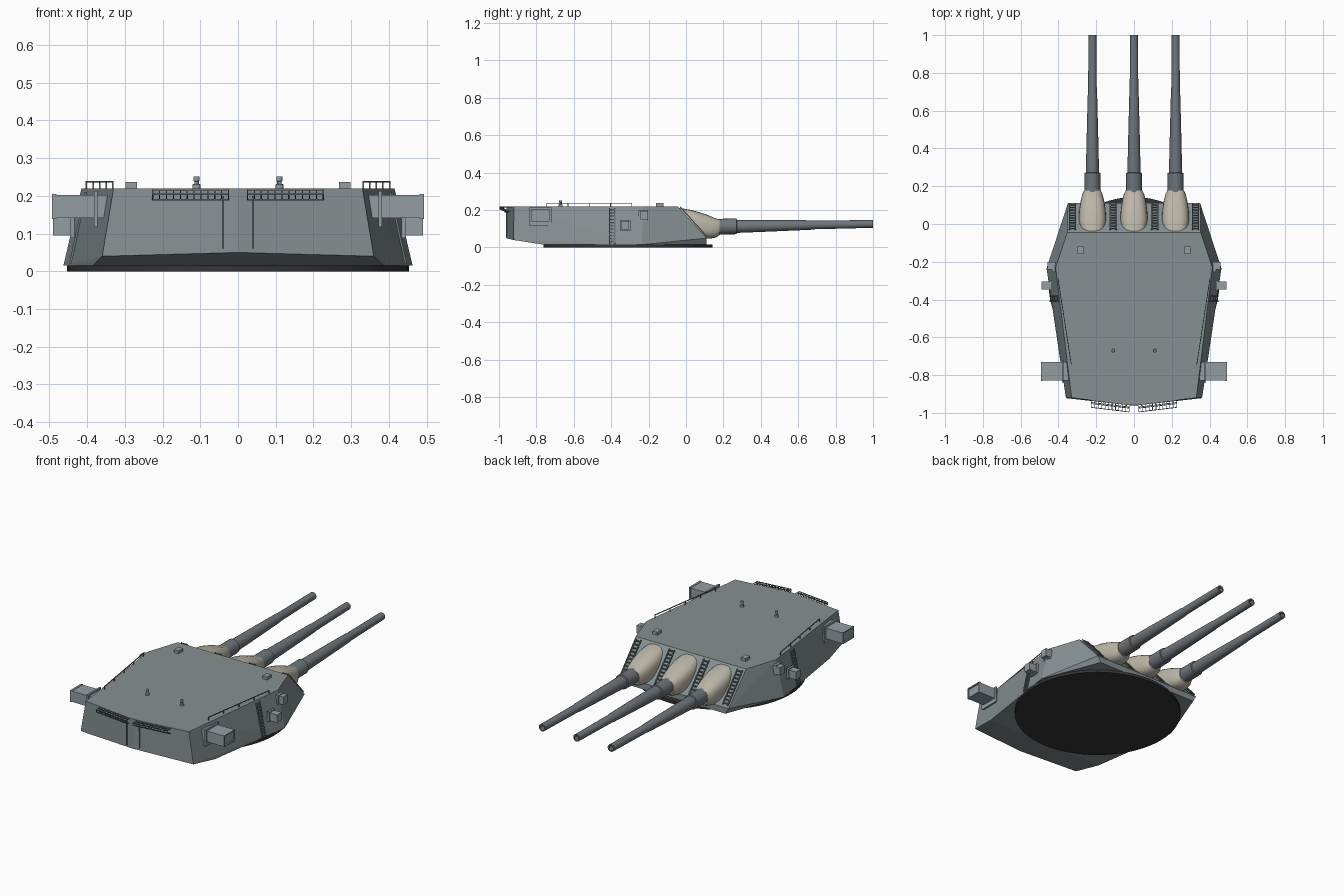
import bpy, bmesh
from math import sin, cos, pi, copysign
from mathutils import Vector as V

if "Cube" in bpy.data.objects:
    bpy.data.objects.remove(bpy.data.objects["Cube"])


def material(name, r, g, b):
    m = bpy.data.materials.new(name)
    m.diffuse_color = (r, g, b, 1)
    m.use_nodes = True
    m.node_tree.nodes["Principled BSDF"].inputs["Base Color"].default_value = m.diffuse_color
    return m


HULL = material("hull_grey", 0.24, 0.28, 0.29)
STEEL = material("barrel_grey", 0.16, 0.18, 0.20)
CANVAS = material("canvas", 0.50, 0.47, 0.39)
DARK = material("dark_base", 0.035, 0.035, 0.04)
FIT = material("fitting_grey", 0.30, 0.34, 0.36)


def finish(bm, name, mat, smooth=False):
    bmesh.ops.recalc_face_normals(bm, faces=bm.faces)
    me = bpy.data.meshes.new(name)
    bm.to_mesh(me)
    bm.free()
    ob = bpy.data.objects.new(name, me)
    bpy.context.collection.objects.link(ob)
    me.materials.append(mat)
    if smooth:
        bpy.ops.object.select_all(action='DESELECT')
        ob.select_set(True)
        bpy.context.view_layer.objects.active = ob
        bpy.ops.object.shade_smooth_by_angle(angle=0.6)
    return ob


def loft(name, rings, mat):
    bm = bmesh.new()
    vs = [[bm.verts.new(p) for p in r] for r in rings]
    n = len(vs[0])
    for a, b in zip(vs, vs[1:]):
        for i in range(n):
            bm.faces.new((a[i], a[(i + 1) % n], b[(i + 1) % n], b[i]))
    bm.faces.new(vs[0])
    bm.faces.new(vs[-1])
    return finish(bm, name, mat, True)


def box(bm, c, size):
    r = bmesh.ops.create_cube(bm, size=1)
    bmesh.ops.scale(bm, vec=size, verts=r['verts'])
    bmesh.ops.translate(bm, vec=c, verts=r['verts'])


def bar(bm, a, b, t=0.005):
    a, b = V(a), V(b)
    r = bmesh.ops.create_cube(bm, size=1)
    bmesh.ops.scale(bm, vec=(t, t, (b - a).length), verts=r['verts'])
    bmesh.ops.rotate(bm, matrix=(b - a).to_track_quat('Z', 'Y').to_matrix(), verts=r['verts'])
    bmesh.ops.translate(bm, vec=(a + b) / 2, verts=r['verts'])


def ladder(name, bottom, top, half, n, t=0.006):
    bm = bmesh.new()
    bottom, top, half = V(bottom), V(top), V(half)
    for s in (-1, 1):
        bar(bm, bottom + s * half, top + s * half, t)
    for i in range(n):
        p = bottom.lerp(top, (i + 0.5) / n)
        bar(bm, p - half, p + half, t)
    finish(bm, name, STEEL)


def side_x(y, z):
    # x of the sloping rear side plate
    d = -0.24 - y
    top, low = 0.415 - d * 0.125, 0.463 - d * 0.15
    return low + (top - low) * (z - 0.015) / 0.205


# armoured house: convex shell through its corner points
corners = [(0.353, -0.045, 0.22), (0.415, -0.23, 0.22), (0.33, -0.92, 0.22), (0, -0.96, 0.22),
           (0.35, 0.11, 0.05), (0.33, 0.11, 0.015), (0.463, -0.235, 0.015),
           (0.385, -0.76, 0.015), (0.36, -0.922, 0.04), (0, -0.962, 0.05)]
bm = bmesh.new()
for x, y, z in corners:
    for s in ((-1, 1) if x else (1,)):
        bm.verts.new((s * x, y, z))
bmesh.ops.convex_hull(bm, input=bm.verts)
bmesh.ops.dissolve_limit(bm, angle_limit=0.03, verts=bm.verts, edges=bm.edges)
finish(bm, "turret_house", HULL)

# round base plate
loft("base_plate", [[(0.453 * cos(a * pi / 32), -0.31 + 0.453 * sin(a * pi / 32), z)
                     for a in range(64)] for z in (0, 0.016)], DARK)

# guns with canvas covers
barrel = [(0.05, .04), (0.18, .042), (0.27, .042), (0.272, .035), (0.45, .031), (0.68, .025),
          (0.69, .023), (1.0, .021), (1.0, .014), (0.95, .014)]
cover = [(-0.045, .055, .11, .213), (-0.02, .068, .09, .209), (0.03, .073, .06, .20),
         (0.08, .069, .05, .186), (0.125, .062, .047, .17), (0.16, .053, .053, .155),
         (0.178, .044, .065, .15)]


def soft(v):
    return copysign(abs(v) ** 0.75, v)


for i, x in enumerate((-0.22, 0, 0.22)):
    angles = [k * pi / 12 for k in range(24)]
    loft(f"gun_barrel_{i}", [[(x + r * cos(a), y, 0.108 + 0.018 * y + r * sin(a)) for a in angles]
                             for y, r in barrel], STEEL)
    loft(f"gun_cover_{i}", [[(x + w * soft(cos(a)), y, (lo + hi) / 2 + (hi - lo) / 2 * soft(sin(a)))
                             for a in angles] for y, w, lo, hi in cover], CANVAS)

# ladders on the sloping front plate
for i, x in enumerate((-0.325, -0.11, 0.11, 0.325)):
    ladder(f"front_ladder_{i}", (x, 0.108, 0.062), (x, -0.03, 0.216), (0.016, 0, 0), 10)

for s, side in ((-1, "left"), (1, "right")):
    # side ladder
    ladder(f"side_ladder_{side}", (s * (side_x(-.395, .02) + .006), -.395, .02),
           (s * (side_x(-.395, .21) + .006), -.395, .21), (0, .014, 0), 11)

    # rangefinder arm with flange and hood opening
    bm = bmesh.new()
    box(bm, (s * 0.377, -0.78, 0.165), (0.01, 0.12, 0.095))
    box(bm, (s * 0.415, -0.78, 0.172), (0.14, 0.098, 0.062))
    for dz in (-.03, .03):
        box(bm, (s * 0.487, -0.78, 0.172 + dz), (0.012, 0.10, 0.006))
    for dy in (-.047, .047):
        box(bm, (s * 0.487, -0.78 + dy, 0.172), (0.012, 0.006, 0.066))
    finish(bm, f"rangefinder_{side}", FIT)

    # sighting boxes on the side plates
    bm = bmesh.new()
    box(bm, (s * 0.462, -0.325, 0.118), (0.058, 0.042, 0.045))
    box(bm, (s * 0.440, -0.325, 0.118), (0.012, 0.056, 0.058))
    box(bm, (s * 0.437, -0.222, 0.173), (0.044, 0.04, 0.045))
    box(bm, (s * 0.425, -0.228, 0.172), (0.016, 0.052, 0.056))
    finish(bm, f"sight_boxes_{side}", FIT)

    # roof hatch and periscope
    bm = bmesh.new()
    box(bm, (s * 0.283, -0.14, 0.228), (0.03, 0.04, 0.018))
    finish(bm, f"roof_hatch_{side}", FIT)
    loft(f"periscope_{side}", [[(s * .11 + r * cos(k * pi / 6), -.67 + r * sin(k * pi / 6), z)
                                for k in range(12)] for r, z in
                               ((.011, .219), (.011, .23), (.006, .232), (.006, .238),
                                (.008, .24), (.008, .252))], FIT)

    # roof edge rail
    bm = bmesh.new()
    a, b = V((s * 0.402, -0.29, 0.237)), V((s * 0.332, -0.745, 0.237))
    bar(bm, a, b, 0.004)
    for k in range(5):
        p = a.lerp(b, k / 4)
        bar(bm, p, p - V((0, 0, 0.018)), 0.004)
    finish(bm, f"roof_rail_{side}", STEEL)

    # stowage rack on the rear wall
    bm = bmesh.new()
    a, b = V((s * 0.025, -0.957, 0.217)), V((s * 0.226, -0.933, 0.217))
    for dy, dz in ((0, 0), (-.018, 0), (-.038, 0), (-.038, -.012), (-.012, -.027)):
        o = V((0, dy, dz))
        bar(bm, a + o, b + o, 0.004)
    for k in range(12):
        p = a.lerp(b, k / 11)
        q, r, w = p + V((0, -.038, 0)), p + V((0, -.038, -.012)), p + V((0, -.005, -.027))
        bar(bm, p, q, 0.003)
        bar(bm, q, r, 0.003)
        bar(bm, r, w, 0.003)
    finish(bm, f"rear_rack_{side}", STEEL)

    # rear drain pipe
    bm = bmesh.new()
    bar(bm, (s * 0.04, -0.96, 0.06), (s * 0.04, -0.96, 0.20), 0.006)
    finish(bm, f"rear_pipe_{side}", STEEL)
